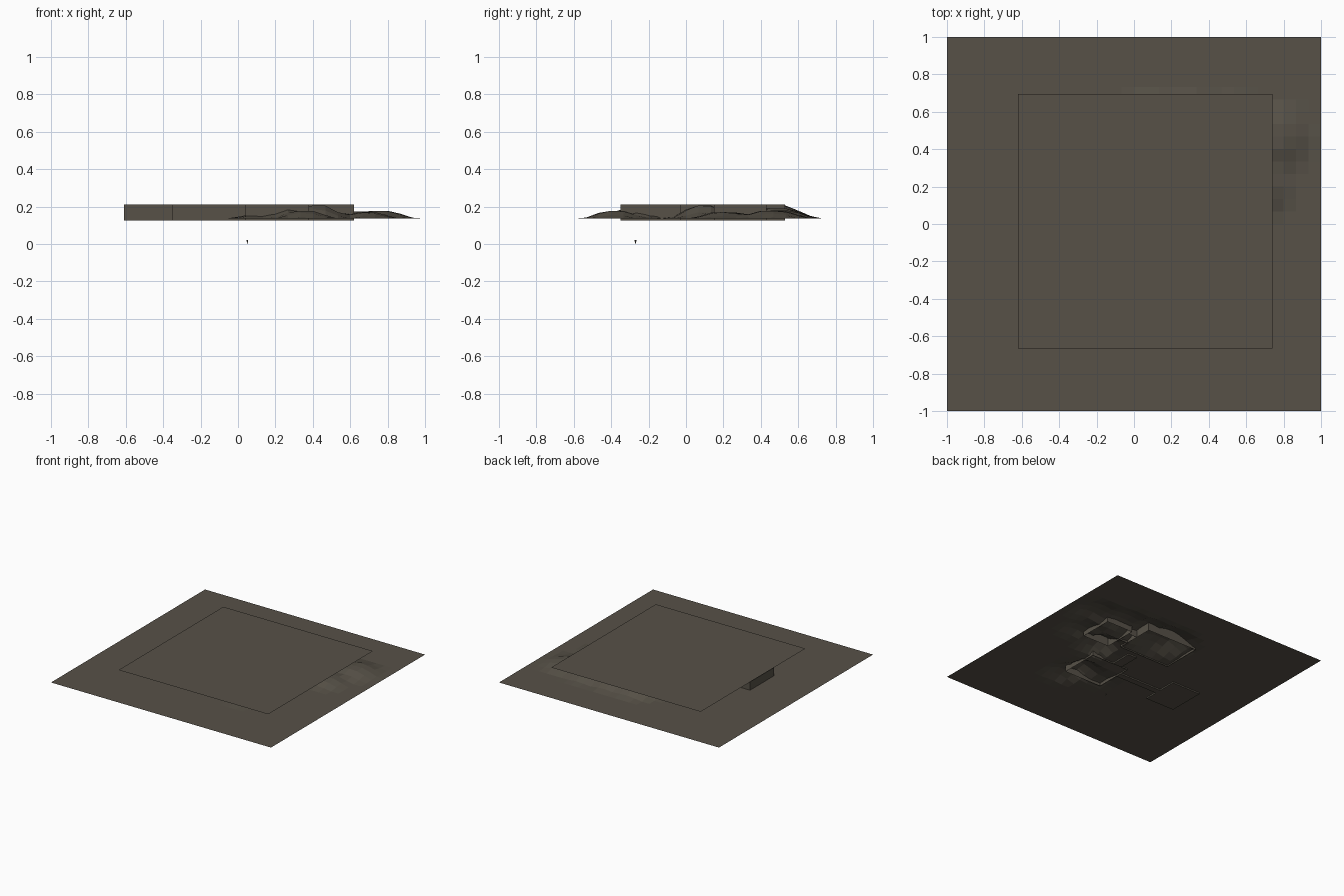
import bpy, bmesh, math

if "Cube" in bpy.data.objects:
    bpy.data.objects.remove(bpy.data.objects["Cube"])

# one earthy stone colour for the whole level
stone = bpy.data.materials.new("dark_brown_stone")
stone.diffuse_color = (0.095, 0.083, 0.064, 1)
stone.use_nodes = True
stone.node_tree.nodes["Principled BSDF"].inputs["Base Color"].default_value = stone.diffuse_color

GROUND, FLOOR, ROOF = 0.135, 0.124, 0.211


def finish(name, bm):
    me = bpy.data.meshes.new(name)
    bm.to_mesh(me)
    bm.free()
    me.materials.append(stone)
    ob = bpy.data.objects.new(name, me)
    bpy.context.collection.objects.link(ob)
    return ob


# ground sheet with mounds: x, y, height, reach
mounds = [(0.08, 0.45, 0.070, 0.25), (0.28, 0.48, 0.055, 0.22),
          (0.52, 0.50, 0.045, 0.19), (0.75, 0.46, 0.042, 0.20),
          (0.68, 0.20, 0.035, 0.17), (0.42, 0.09, 0.070, 0.17),
          (0.35, -0.38, 0.042, 0.17), (0.28, -0.27, 0.060, 0.15),
          (0.09, -0.28, 0.022, 0.13)]


def height(x, y):
    best = 0
    for mx, my, h, r in mounds:
        d = math.hypot(x - mx, y - my)
        best = max(best, h * min(1, max(0, (r - d) / (0.65 * r))))
    return best


bm = bmesh.new()
bmesh.ops.create_grid(bm, x_segments=30, y_segments=30, size=1)
for v in bm.verts:
    v.co.z = GROUND + height(v.co.x, v.co.y)
finish("ground", bm)

# flat roof sheet over the rooms
bm = bmesh.new()
bmesh.ops.create_grid(bm, x_segments=1, y_segments=1, size=0.68)
bmesh.ops.translate(bm, verts=bm.verts, vec=(0.06, 0.015, ROOF))
finish("roof", bm)


# room walls: upright sheets around a rectangle, with optional floor
def room(name, x0, x1, y0, y1, floor):
    bm = bmesh.new()
    ring = [(x0, y0), (x1, y0), (x1, y1), (x0, y1)]
    low = [bm.verts.new((x, y, FLOOR)) for x, y in ring]
    top = [bm.verts.new((x, y, ROOF - 0.001)) for x, y in ring]
    for i in range(4):
        j = (i + 1) % 4
        bm.faces.new((low[i], low[j], top[j], top[i]))
    if floor:
        bm.faces.new(low[::-1])
    finish(name, bm)


room("west_room", -0.61, -0.35, -0.27, 0.04, True)
room("west_corridor", -0.35, 0.04, -0.16, -0.11, True)
room("south_room", 0.04, 0.38, -0.35, -0.03, False)
room("middle_corridor", 0.10, 0.18, -0.03, 0.15, True)
room("north_room", -0.16, 0.30, 0.20, 0.53, False)
room("east_room", 0.38, 0.62, 0.15, 0.43, False)
room("east_corridor", 0.30, 0.38, 0.28, 0.39, False)

# tiny spike marker below the ground
bm = bmesh.new()
bmesh.ops.create_cone(bm, cap_ends=True, segments=6, radius1=0.001,
                      radius2=0.006, depth=0.022)
bmesh.ops.translate(bm, verts=bm.verts, vec=(0.05, -0.27, 0.011))
finish("marker_spike", bm)
